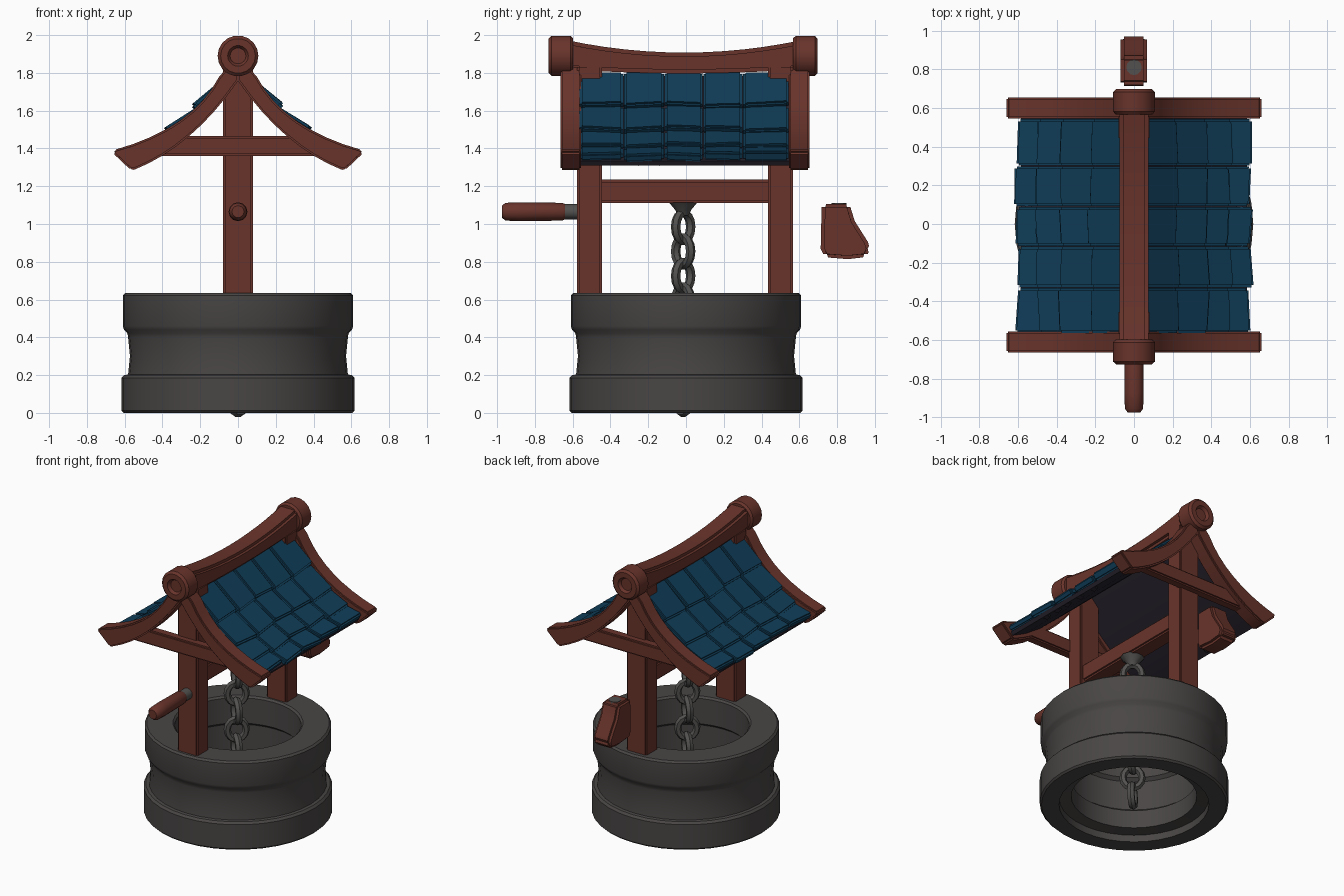
import bpy, bmesh, math, random
from mathutils import Matrix, Vector

if "Cube" in bpy.data.objects:
    bpy.data.objects.remove(bpy.data.objects["Cube"])

random.seed(4)


def material(name, rgb):
    m = bpy.data.materials.new(name)
    m.diffuse_color = (*rgb, 1)
    m.use_nodes = True
    m.node_tree.nodes["Principled BSDF"].inputs["Base Color"].default_value = m.diffuse_color
    return m


WOOD = material("red_brown_wood", (0.14, 0.034, 0.024))
STONE = material("dark_stone", (0.066, 0.061, 0.059))
METAL = material("grey_metal", (0.085, 0.083, 0.08))
BLUE = material("blue_shingle", (0.005, 0.047, 0.098))
DARK = material("dark_underside", (0.02, 0.016, 0.026))


def finish(name, bm, mat, bevel=0.0, segments=2):
    bmesh.ops.remove_doubles(bm, verts=bm.verts, dist=1e-5)
    bmesh.ops.recalc_face_normals(bm, faces=bm.faces)
    if bevel:
        sharp = [e for e in bm.edges if e.is_manifold and e.calc_face_angle(0) > 0.7]
        bmesh.ops.bevel(bm, geom=sharp, offset=bevel, segments=segments,
                        affect='EDGES', clamp_overlap=True)
    me = bpy.data.meshes.new(name)
    bm.to_mesh(me)
    bm.free()
    me.materials.append(mat)
    ob = bpy.data.objects.new(name, me)
    bpy.context.collection.objects.link(ob)
    return ob


def box(name, x, y, z, mat, bevel=0.01):
    bm = bmesh.new()
    bmesh.ops.create_cube(bm, size=1)
    for v in bm.verts:
        v.co = [a + (c + 0.5) * (b - a) for c, (a, b) in zip(v.co, (x, y, z))]
    return finish(name, bm, mat, bevel)


def prism(name, pts, axis, a, b, mat, bevel=0.012):
    """Extrude a 2D outline: axis 'y' takes (x, z), axis 'x' takes (y, z)."""
    bm = bmesh.new()

    def put(p, d):
        return (p[0], d, p[1]) if axis == 'y' else (d, p[0], p[1])
    lo = [bm.verts.new(put(p, a)) for p in pts]
    hi = [bm.verts.new(put(p, b)) for p in pts]
    bm.faces.new(lo)
    bm.faces.new(hi)
    n = len(pts)
    for i in range(n):
        j = (i + 1) % n
        bm.faces.new((lo[i], lo[j], hi[j], hi[i]))
    return finish(name, bm, mat, bevel)


def lathe(name, profile, segs, mat, matrix=Matrix(), closed=False):
    """Revolve (radius, height) points about z, then place with a matrix."""
    bm = bmesh.new()
    rings = [[bm.verts.new(matrix @ Vector((r * math.cos(t), r * math.sin(t), h)))
              for t in (2 * math.pi * k / segs for k in range(segs))] if r > 0
             else [bm.verts.new(matrix @ Vector((0, 0, h)))] * segs
             for r, h in profile]
    n = len(rings)
    for i in range(n if closed else n - 1):
        A, B = rings[i], rings[(i + 1) % n]
        for k in range(segs):
            m = (k + 1) % segs
            quad = list(dict.fromkeys((A[k], A[m], B[m], B[k])))
            bm.faces.new(quad)
    return finish(name, bm, mat)


def bezier(p, c, q, n=8):
    return [tuple((1 - t) ** 2 * p[i] + 2 * t * (1 - t) * c[i] + t * t * q[i] for i in (0, 1))
            for t in (k / n for k in range(n + 1))]


def along_y(y, z, direction=1):
    """Lathe axis laid along y."""
    return Matrix.Translation((0, y, z)) @ Matrix.Rotation(-direction * math.pi / 2, 4, 'X')


# Stone ring wall, open at the bottom
lathe("well_wall", [(0.49, 0), (0.605, 0), (0.617, 0.012), (0.617, 0.185), (0.603, 0.2),
                    (0.582, 0.203), (0.572, 0.3), (0.582, 0.4), (0.585, 0.42), (0.603, 0.44),
                    (0.61, 0.46), (0.61, 0.622), (0.597, 0.635), (0.425, 0.635), (0.412, 0.622),
                    (0.412, 0.44), (0.435, 0.42), (0.435, 0.21), (0.41, 0.19), (0.41, 0.06),
                    (0.49, 0.05)], 36, STONE, closed=True)

# Posts, tie beams, gable boards and ridge caps at each end
for side, label in ((-1, "front"), (1, "back")):
    yc = -0.005
    post = sorted((yc + side * 0.44, yc + side * 0.572))
    box(label + "_post", (-0.08, 0.08), post, (0.6, 1.84), WOOD)
    tie = sorted((yc + side * 0.55, yc + side * 0.62))
    box(label + "_tie_beam", (-0.43, 0.43), tie, (1.36, 1.465), WOOD)
    board = sorted((yc + side * 0.55, yc + side * 0.66))
    for s, hand in ((-1, "left"), (1, "right")):
        upper = bezier((0.1, 1.78), (0.24, 1.507), (0.655, 1.392))
        lower = bezier((0, 1.757), (0.2425, 1.4085), (0.55, 1.287))
        outline = [(0, 1.89)] + upper + [(0.662, 1.375), (0.57, 1.288)] + lower[::-1]
        prism(f"{label}_{hand}_gable_board", [(s * x, z) for x, z in outline], 'y',
              board[0], board[1], WOOD, 0.01)
    lathe(label + "_ridge_cap", [(0, 0.02), (0.042, 0.02), (0.055, 0), (0.092, 0), (0.108, 0.015),
                                 (0.108, 0.115), (0.095, 0.13), (0, 0.13)], 18, WOOD,
          along_y(-0.015 + side * 0.712, 1.89, -side))

# Sagging ridge beam
top = bezier((-0.64, 1.975), (-0.01, 1.84), (0.62, 1.975), 12)
bottom = bezier((0.62, 1.82), (-0.01, 1.775), (-0.64, 1.82), 12)
prism("ridge_beam", top + bottom, 'x', -0.075, 0.075, WOOD, 0.02)

# Winding beam between the posts
box("winding_beam", (-0.06, 0.06), (-0.46, 0.455), (1.11, 1.235), WOOD, 0.012)

# Roof: dark under panel with overlapping blue shingles on both slopes
curve = [(0.03, 1.795), (0.2, 1.615), (0.35, 1.485), (0.475, 1.4), (0.585, 1.345)]
cols = [-0.565, -0.33, -0.115, 0.09, 0.3, 0.545]
for s, hand in ((-1, "left"), (1, "right")):
    panel = [(s * x, z - 0.012) for x, z in curve]
    panel += [(s * (x - 0.015), z - 0.035) for x, z in curve[::-1]]
    prism(hand + "_roof_underside", panel, 'y', -0.56, 0.545, DARK, 0)
    bm = bmesh.new()
    for (x0, z0), (x1, z1) in zip(curve, curve[1:]):
        d = Vector((x1 - x0, 0, z1 - z0))
        length = d.length
        d.normalize()
        up = Vector((-d.z, 0, d.x))
        for y0, y1 in zip(cols, cols[1:]):
            tile = bmesh.new()
            bmesh.ops.create_cube(tile, size=1)
            ext = random.uniform(0.0, 0.025)
            lift = random.uniform(0.022, 0.036)
            skew = random.uniform(-0.01, 0.01)
            for v in tile.verts:
                a, b, c = v.co + Vector((0.5, 0.5, 0.5))
                h = (-0.012 if c < 0.5 else 0.012 + lift * a)
                l = -0.01 + a * (length + 0.01 + ext + skew * (2 * b - 1))
                y = y0 + 0.002 + b * (y1 - y0 - 0.004)
                p = Vector((x0, 0, z0)) + d * l + up * h
                v.co = (s * p.x, y, p.z)
            bmesh.ops.recalc_face_normals(tile, faces=tile.faces)
            bmesh.ops.bevel(tile, geom=tile.edges[:], offset=0.012, segments=2, affect='EDGES')
            tmp = bpy.data.meshes.new("tmp")
            tile.to_mesh(tmp)
            tile.free()
            bm.from_mesh(tmp)
            bpy.data.meshes.remove(tmp)
    finish(hand + "_roof_shingles", bm, BLUE)
    # Ragged tips below the eave
    for k, y in enumerate((-0.24, -0.13, -0.03, 0.1, 0.24)):
        prism(f"{hand}_eave_tip_{k + 1}", [(y - 0.04, 1.37), (y + 0.04, 1.37),
                                           (y + 0.02, 1.318), (y - 0.01, 1.308)], 'x',
              s * 0.53, s * 0.565, DARK, 0)

# Chain hanging from the winding beam
lathe("chain_anchor", [(0, 1.04), (0.03, 1.045), (0.045, 1.075), (0.08, 1.115), (0, 1.115)], 10,
      METAL, Matrix.Translation((0, -0.015, 0)))
for i in range(8):
    bm = bmesh.new()
    turn = Matrix.Rotation(math.radians(40 if i % 2 else -40), 3, 'Z')
    center = Vector((0, -0.015, 0.985 - i * 0.13))
    N, M = 14, 6
    ring = []
    for a in range(N):
        t = 2 * math.pi * a / N
        row = []
        for b in range(M):
            q = 2 * math.pi * b / M
            r = 0.024 * math.cos(q)
            p = Vector(((0.062 + r) * math.cos(t), 0.026 * math.sin(q), (0.074 + r) * math.sin(t)))
            row.append(bm.verts.new(turn @ p + center))
        ring.append(row)
    for a in range(N):
        for b in range(M):
            A, B, c = ring[a], ring[(a + 1) % N], (b + 1) % M
            bm.faces.new((A[b], B[b], B[c], A[c]))
    finish(f"chain_link_{i + 1}", bm, METAL)

# Front crank: metal stub and wooden grip
lathe("crank_stub", [(0, 0), (0.04, 0), (0.04, 0.12), (0, 0.12)], 12, METAL,
      along_y(-0.67, 1.065))
lathe("crank_grip", [(0, 0), (0.032, 0), (0.047, 0.02), (0.05, 0.1), (0.047, 0.32),
                     (0.038, 0.34), (0, 0.34)], 12, WOOD, along_y(-0.975, 1.065))

# Loose wooden crank arm behind the back post, with a metal pin on top
prism("crank_arm", [(0.725, 1.107), (0.865, 1.107), (0.893, 1.016), (0.963, 0.905), (0.974, 0.868),
                    (0.955, 0.825), (0.857, 0.814), (0.735, 0.824), (0.713, 0.868), (0.718, 1.09)],
      'x', -0.07, 0.067, WOOD, 0.018)
lathe("crank_arm_pin", [(0, 1.08), (0.04, 1.08), (0.04, 1.111), (0, 1.111)], 12, METAL,
      Matrix.Translation((0, 0.81, 0)))

# Smooth shading with crisp edges
bpy.ops.object.select_all(action='DESELECT')
for ob in bpy.context.scene.objects:
    ob.select_set(True)
    bpy.context.view_layer.objects.active = ob
bpy.ops.object.shade_smooth_by_angle(angle=math.radians(35))
